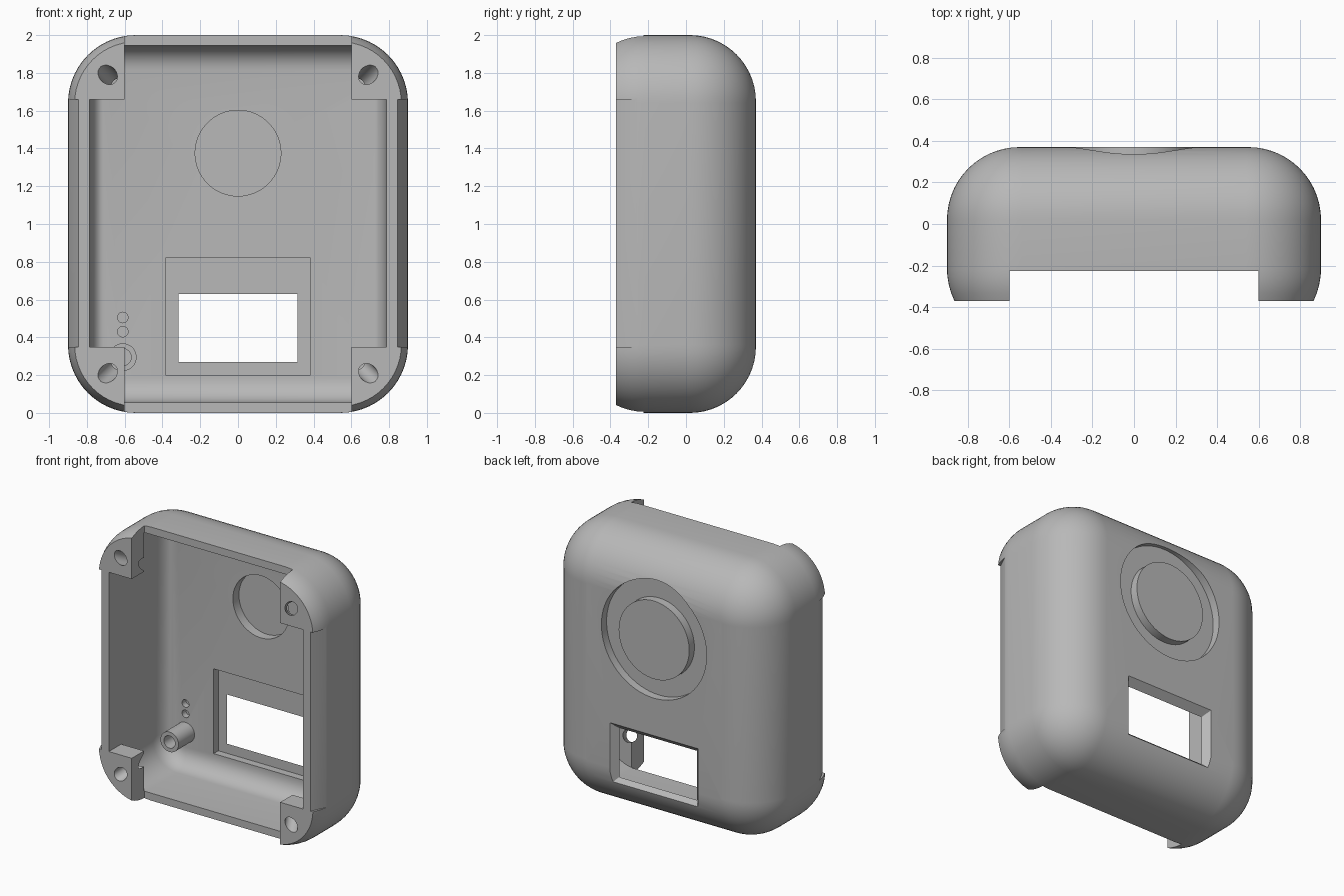
import bpy, bmesh, math
from mathutils import Matrix, Vector

cube = bpy.data.objects.get("Cube")
if cube:
    bpy.data.objects.remove(cube)

gray = bpy.data.materials.new("plain gray")
gray.use_nodes = True
gray.diffuse_color = (0.48, 0.48, 0.48, 1)
gray.node_tree.nodes["Principled BSDF"].inputs["Base Color"].default_value = gray.diffuse_color


def finish(bm, name):
    bmesh.ops.recalc_face_normals(bm, faces=bm.faces)
    me = bpy.data.meshes.new(name)
    bm.to_mesh(me)
    bm.free()
    me.materials.append(gray)
    ob = bpy.data.objects.new(name, me)
    bpy.context.collection.objects.link(ob)
    return ob


def loft(name, sections, zc=1.0, n=14):
    """Rounded rectangles (y, half_x, half_z, radius) joined along y."""
    bm = bmesh.new()
    rings = []
    for y, hx, hz, r in sections:
        ring = []
        for k, (sx, sz) in enumerate(((1, 1), (-1, 1), (-1, -1), (1, -1))):
            for i in range(n + 1):
                a = math.pi / 2 * (k + i / n)
                ring.append(bm.verts.new((sx * (hx - r) + r * math.cos(a), y,
                                          zc + sz * (hz - r) + r * math.sin(a))))
        rings.append(ring)
    for a, b in zip(rings, rings[1:]):
        for i in range(len(a)):
            j = (i + 1) % len(a)
            bm.faces.new((a[i], a[j], b[j], b[i]))
    bm.faces.new(rings[0])
    bm.faces.new(rings[-1])
    return finish(bm, name)


def box(name, x0, x1, y0, y1, z0, z1):
    bm = bmesh.new()
    mid = Vector((x0 + x1, y0 + y1, z0 + z1)) / 2
    bmesh.ops.create_cube(bm, size=1, matrix=Matrix.Translation(mid)
                          @ Matrix.Diagonal((x1 - x0, y1 - y0, z1 - z0, 1)))
    return finish(bm, name)


def rod(name, start, end, r, n=48):
    bm = bmesh.new()
    a, b = Vector(start), Vector(end)
    rot = (b - a).to_track_quat('Z', 'Y').to_matrix().to_4x4()
    bmesh.ops.create_cone(bm, cap_ends=True, segments=n, radius1=r, radius2=r,
                          depth=(b - a).length, matrix=Matrix.Translation((a + b) / 2) @ rot)
    return finish(bm, name)


def combine(target, tool, op='DIFFERENCE'):
    m = target.modifiers.new(op.lower(), 'BOOLEAN')
    m.operation, m.solver, m.object = op, 'EXACT', tool
    bpy.context.view_layer.objects.active = target
    bpy.ops.object.modifier_apply(modifier=m.name)
    bpy.data.objects.remove(tool)


# Outer shell: a rounded box, cut off flat at the front
R, CORNER, STEPS = 0.35, 0.36, 14
outer = []
for i in range(5):
    d = 0.153 * (1 - i / 4)
    e = R - math.sqrt(R * R - d * d)
    outer.append((-0.217 - d, 0.9 - e, 1 - e, CORNER - e))
for i in range(STEPS + 1):
    a = math.pi / 2 * i / STEPS
    e = R * (1 - math.cos(a))
    outer.append((0.02 + R * math.sin(a), 0.9 - e, 1 - e, CORNER - e))
shell = loft("case_shell", outer)

# Cavity with a filleted floor
FLOOR, RIM = 0.265, -0.228
cavity = [(RIM, 0.785, 0.945, 0.2)]
for i in range(9):
    a = math.pi / 2 * i / 8
    e = 1 - math.cos(a)
    cavity.append((FLOOR - 0.13 * (1 - math.sin(a)), 0.785 - 0.07 * e, 0.945 - 0.13 * e, 0.2 - 0.1 * e))
combine(shell, loft("cavity", cavity))

# Front opening, leaving four corner blocks
combine(shell, box("end_notch", -0.6, 0.6, -0.5, RIM + 0.003, -0.1, 2.1))
combine(shell, box("side_opening", -0.785, 0.785, -0.5, RIM + 0.003, 0.35, 1.66))

# Slightly steeper bevel along the side walls between the blocks
for s in (-1, 1):
    bm = bmesh.new()
    tri = [bm.verts.new((s * x, y, 0.35)) for x, y in
           ((0.902, -0.25), (0.84, -0.38), (0.95, -0.38))]
    face = bm.faces.new(tri)
    ext = bmesh.ops.extrude_face_region(bm, geom=[face])
    bmesh.ops.translate(bm, vec=(0, 0, 1.31),
                        verts=[v for v in ext["geom"] if isinstance(v, bmesh.types.BMVert)])
    combine(shell, finish(bm, "side_bevel"))

# Slanted screw holes through the corner blocks
for sx in (-1, 1):
    for sz in (-1, 1):
        hub = Vector((sx * 0.69, -0.37, 1 + sz * 0.79))
        way = Vector((-sx * 0.5, 1, -sz * 0.5))
        combine(shell, rod("screw_hole", hub - way * 0.1, hub + way * 0.22, 0.046, 24))

# Round button: ring groove at the back, hollow from the inside
groove = rod("ring_groove", (0, 0.31, 1.375), (0, 0.5, 1.375), 0.425, 72)
combine(groove, rod("button_core", (0, 0.2, 1.375), (0, 0.6, 1.375), 0.285, 72))
combine(shell, groove)
combine(shell, rod("button_hollow", (0, 0.1, 1.375), (0, 0.335, 1.375), 0.227, 64))

# Window: inner recess and flared opening
combine(shell, box("window_recess", -0.383, 0.383, 0.2, 0.32, 0.2, 0.82))
combine(shell, loft("window_opening", [(0.28, 0.315, 0.18, 0.002), (0.32, 0.315, 0.18, 0.002),
                                       (0.38, 0.365, 0.235, 0.002)], 0.45, 1))

# Two small indicator sockets
for z in (0.43, 0.505):
    combine(shell, rod("socket", (-0.61, 0.1, z), (-0.61, 0.31, z), 0.028, 24))

# Hollow mounting post on the floor
post = rod("mounting_post", (-0.61, 0.08, 0.295), (-0.61, FLOOR + 0.02, 0.295), 0.073)
combine(post, rod("post_bore", (-0.61, 0, 0.295), (-0.61, FLOOR - 0.005, 0.295), 0.045))

for ob in (shell, post):
    bpy.ops.object.select_all(action='DESELECT')
    ob.select_set(True)
    bpy.context.view_layer.objects.active = ob
    bpy.ops.object.shade_smooth_by_angle(angle=math.radians(25))
